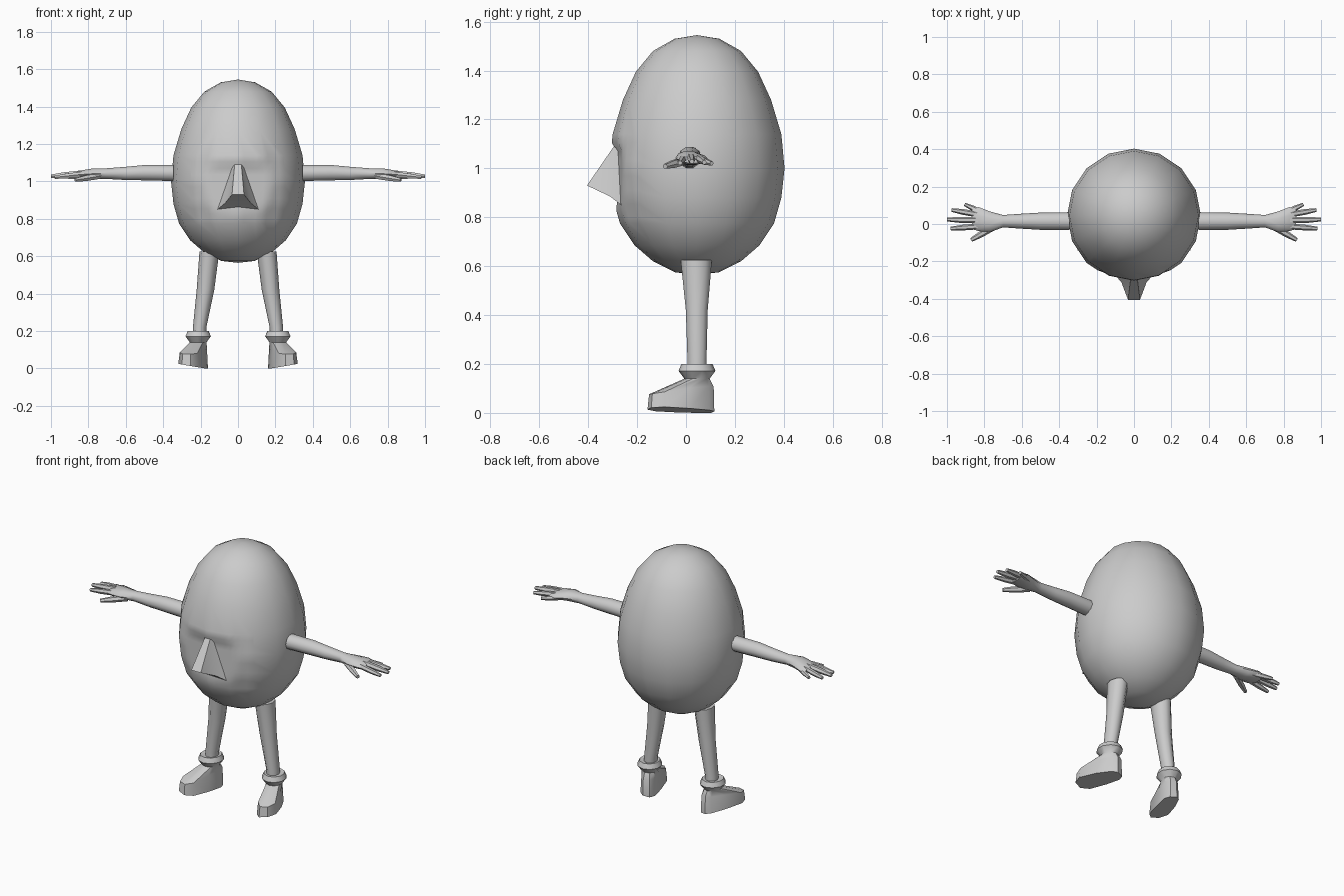
import bpy, bmesh, math
from mathutils import Vector

if "Cube" in bpy.data.objects:
    bpy.data.objects.remove(bpy.data.objects["Cube"])

grey = bpy.data.materials.new("plain grey")
grey.diffuse_color = (0.6, 0.6, 0.6, 1)
grey.use_nodes = True
grey.node_tree.nodes["Principled BSDF"].inputs["Base Color"].default_value = grey.diffuse_color


def finish(name, bm, mirror=False, angle=40):
    bmesh.ops.recalc_face_normals(bm, faces=bm.faces[:])
    me = bpy.data.meshes.new(name)
    bm.to_mesh(me)
    bm.free()
    me.materials.append(grey)
    ob = bpy.data.objects.new(name, me)
    bpy.context.collection.objects.link(ob)
    bpy.ops.object.select_all(action='DESELECT')
    ob.select_set(True)
    bpy.context.view_layer.objects.active = ob
    bpy.ops.object.shade_smooth_by_angle(angle=math.radians(angle))
    if mirror:
        m = ob.modifiers.new("mirror", 'MIRROR')
        m.use_mirror_merge = False
    return ob


def loft(bm, rings):
    """Skin a list of equal-sized point rings and cap both ends."""
    vs = [[bm.verts.new(p) for p in r] for r in rings]
    n = len(vs[0])
    for a, b in zip(vs, vs[1:]):
        for i in range(n):
            j = (i + 1) % n
            bm.faces.new((a[i], a[j], b[j], b[i]))
    bm.faces.new(vs[0][::-1])
    bm.faces.new(vs[-1])


def circle(n, off=0.0):
    return [(math.cos((i + off) * math.tau / n), math.sin((i + off) * math.tau / n)) for i in range(n)]


# Egg body: revolved profile, front subdivided and flattened around the eyes
CY = 0.045
profile = [(0.575, 0.09), (0.62, 0.18), (0.685, 0.255), (0.775, 0.315), (0.88, 0.345),
           (1.0, 0.358), (1.14, 0.345), (1.28, 0.303), (1.395, 0.25), (1.48, 0.18), (1.53, 0.092)]
bm = bmesh.new()
loft(bm, [[(r * c, CY + r * s, z) for c, s in circle(16)] for z, r in profile])
bm.faces.ensure_lookup_table()
for f, z in ((bm.faces[-2], 0.565), (bm.faces[-1], 1.545)):
    bmesh.ops.poke(bm, faces=[f])
for v in bm.verts:
    if abs(v.co.x) < 1e-4 and abs(v.co.y - CY) < 1e-4:
        v.co.z = 0.565 if v.co.z < 1 else 1.545
face_area = [f for f in bm.faces if f.calc_center_median().y < -0.2
             and 0.76 < f.calc_center_median().z < 1.2]
edges = list({e for f in face_area for e in f.edges})
bmesh.ops.subdivide_edges(bm, edges=edges, cuts=3, use_grid_fill=True)
for v in bm.verts:
    if 0.835 < v.co.z < 1.10 and abs(v.co.x) < 0.22:
        limit = -0.283 + 0.15 * abs(v.co.x)
        v.co.y = max(v.co.y, limit)
finish("egg_body", bm, angle=60)

# Nose: wedge with a narrow bridge, blunt tip and flared base
bm = bmesh.new()
half = [(0.018, -0.295, 1.09), (0.032, -0.405, 0.93), (0.068, -0.31, 0.885),
        (0.11, -0.265, 0.85), (0.05, -0.25, 1.06)]
r = [bm.verts.new(p) for p in half]
l = [bm.verts.new((-x, y, z)) for x, y, z in half]
for s in (r, l):
    bm.faces.new((s[0], s[1], s[2]))
    bm.faces.new((s[0], s[2], s[3], s[4]))
for i in range(5):
    j = (i + 1) % 5
    bm.faces.new((r[i], r[j], l[j], l[i]))
finish("nose", bm, angle=30)

# Arm and palm: (x, y, z, half depth, half height)
arm = [(0.345, 0.015, 1.045, 0.048, 0.045), (0.5, 0.015, 1.047, 0.046, 0.043),
       (0.6, 0.015, 1.043, 0.04, 0.037), (0.7, 0.015, 1.042, 0.033, 0.03),
       (0.77, 0.012, 1.042, 0.055, 0.03), (0.83, 0.026, 1.038, 0.064, 0.024),
       (0.865, 0.03, 1.035, 0.058, 0.014)]
bm = bmesh.new()
loft(bm, [[(x, y + ry * c, z + rz * s) for c, s in circle(10)] for x, y, z, ry, rz in arm])
finish("arm", bm, True)

# Fingers and thumb: tapered six-sided tubes from root to tip
fingers = [((0.80, 0.055, 1.035), (0.905, 0.105, 1.02), 0.015),
           ((0.83, 0.05, 1.042), (0.975, 0.075, 1.025), 0.016),
           ((0.83, 0.02, 1.045), (1.0, 0.024, 1.028), 0.017),
           ((0.82, -0.012, 1.04), (0.98, -0.024, 1.022), 0.016),
           ((0.74, -0.01, 1.03), (0.87, -0.085, 1.008), 0.018)]
bm = bmesh.new()
for a, b, rad in fingers:
    a, b = Vector(a), Vector(b)
    d = (b - a).normalized()
    side = d.cross(Vector((0, 0, 1))).normalized()
    up = side.cross(d)
    loft(bm, [[a.lerp(b, t) + (side * c + up * s) * rad * k for c, s in circle(6)]
              for t, k in ((0, 1), (0.6, 0.95), (1, 0.6))])
finish("fingers", bm, True)

# Leg: (x, y, z, half width, half depth)
leg = [(0.208, 0.045, 0.12, 0.035, 0.04), (0.205, 0.045, 0.22, 0.036, 0.041),
       (0.174, 0.044, 0.42, 0.047, 0.047), (0.153, 0.042, 0.625, 0.053, 0.067)]
bm = bmesh.new()
loft(bm, [[(x + rx * c, y + ry * s, z) for c, s in circle(10)] for x, y, z, rx, ry in leg])
finish("leg", bm, True)

# Shoe: stacked outlines in foot space (forward, outward, height), toes turned out
ANG = math.radians(18)


def foot(u, w, h, tilt=1.0):
    x = 0.213 + u * math.sin(ANG) + w * math.cos(ANG)
    y = 0.045 - u * math.cos(ANG) + w * math.sin(ANG)
    return (x, y, max(0.0, h + tilt * (0.17 * (x - 0.175))))


outline = [(0.205, 0.025), (0.16, 0.06), (0.05, 0.058), (-0.04, 0.042),
           (-0.068, 0.02), (-0.068, -0.02), (-0.04, -0.042), (0.05, -0.05), (0.16, -0.052), (0.205, -0.025)]
sole = [foot(u, w, 0.0) for u, w in outline]
upper = [foot(u * 0.97, w * 0.88, 0.105 - 0.16 * max(u, 0), 0.3) for u, w in outline]
rings = [sole, upper]
oval = circle(10, 0.5)
for h, ru, rw in ((0.14, 0.052, 0.046), (0.172, 0.076, 0.07), (0.2, 0.064, 0.058), (0.195, 0.036, 0.033)):
    rings.append([foot(ru * c, rw * s, h, 0) for c, s in oval])
bm = bmesh.new()
loft(bm, rings)
finish("shoe", bm, True)
